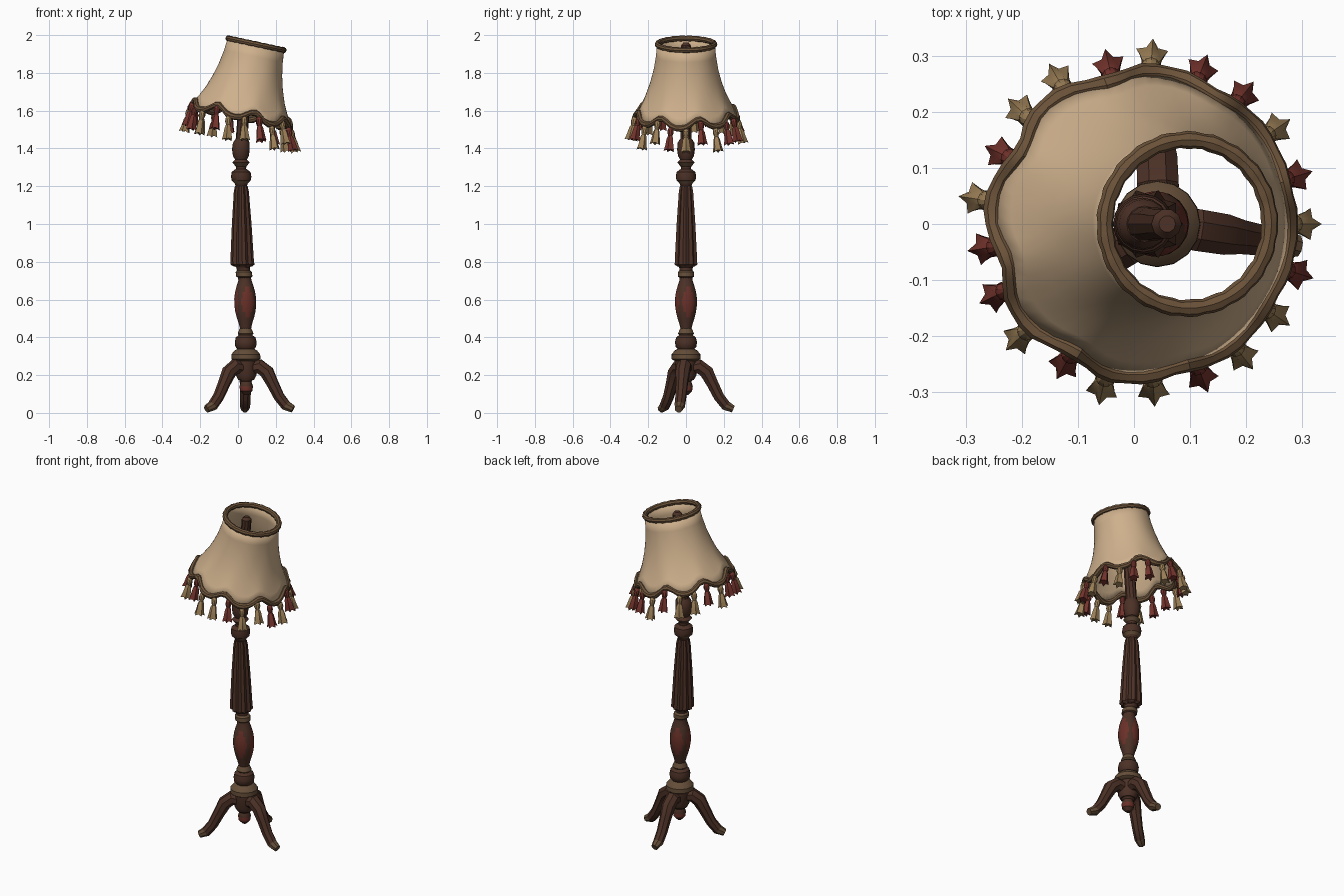
import bpy, bmesh, math
from math import sin, cos, pi, radians
from mathutils import Vector, Matrix

if "Cube" in bpy.data.objects:
    bpy.data.objects.remove(bpy.data.objects["Cube"])


def material(name, r, g, b):
    lin = [((c / 255 + 0.055) / 1.055) ** 2.4 for c in (r, g, b)]
    m = bpy.data.materials.new(name)
    m.use_nodes = True
    m.diffuse_color = (*lin, 1)
    m.node_tree.nodes["Principled BSDF"].inputs["Base Color"].default_value = (*lin, 1)
    return m


wood = material("dark wood", 76, 49, 38)
worn = material("worn wood", 100, 77, 56)
red_paint = material("red paint", 106, 48, 40)
cream = material("cream cloth", 207, 177, 141)
cord = material("brown cord", 108, 83, 58)
red_thread = material("red thread", 118, 52, 45)
gold_thread = material("gold thread", 158, 129, 88)


def skin(name, rings, mats, pick=None, caps=True, loop=False, angle=35):
    """Join rings of points into a surface; pick(band, side) gives the material."""
    bm = bmesh.new()
    rows = [[bm.verts.new(p) for p in ring] for ring in rings]
    n = len(rows[0])
    for i in range(len(rows) if loop else len(rows) - 1):
        a, b = rows[i], rows[(i + 1) % len(rows)]
        for j in range(n):
            k = (j + 1) % n
            f = bm.faces.new((a[j], a[k], b[k], b[j]))
            f.material_index = pick(i, j) if pick else 0
    if caps:
        bm.faces.new(rows[0])
        end = bm.faces.new(rows[-1])
        end.material_index = pick(len(rows) - 2, 0) if pick else 0
    bmesh.ops.recalc_face_normals(bm, faces=bm.faces)
    mesh = bpy.data.meshes.new(name)
    bm.to_mesh(mesh)
    bm.free()
    for m in mats:
        mesh.materials.append(m)
    ob = bpy.data.objects.new(name, mesh)
    bpy.context.collection.objects.link(ob)
    bpy.ops.object.select_all(action="DESELECT")
    ob.select_set(True)
    bpy.context.view_layer.objects.active = ob
    bpy.ops.object.shade_smooth_by_angle(angle=radians(angle))
    return ob


def axis_x(z):
    """The post is a little crooked: x of its centre at each height."""
    path = [(0, .045), (.7, .037), (.8, .022), (1.4, .015), (1.97, .06)]
    for (z0, x0), (z1, x1) in zip(path, path[1:]):
        if z <= z1:
            return x0 + (x1 - x0) * (z - z0) / (z1 - z0)
    return path[-1][1]


def turned(name, profile, sides=16, mats=(wood,), pick=None, flute=0, angle=35):
    rings = [[(axis_x(z) + r * (1 - flute * (j % 2)) * cos(2 * pi * j / sides),
               r * (1 - flute * (j % 2)) * sin(2 * pi * j / sides), z)
              for j in range(sides)] for r, z in profile]
    return skin(name, rings, mats, pick, angle=angle)


# Base hub, finial and lower turnings
turned("base_finial", [(.012, .095), (.032, .115), (.036, .14), (.028, .165), (.04, .18)],
       mats=(wood, red_paint), pick=lambda i, j: int(i == 1))
turned("base_hub", [(.042, .175), (.055, .2), (.055, .285)])
turned("base_collar", [(.06, .275), (.077, .285), (.076, .31), (.06, .33), (.042, .34)],
       mats=(worn,))
turned("lower_ball", [(.042, .335), (.055, .35), (.058, .375), (.052, .4), (.034, .413)])
turned("lower_neck", [(.034, .41), (.042, .42), (.036, .435), (.029, .45)], mats=(worn,))

# Bulb with four painted ovals
bulb = [(.029, .445), (.036, .475), (.046, .505), (.053, .535), (.058, .57),
        (.058, .605), (.053, .64), (.045, .67), (.035, .7), (.034, .72)]


def oval(i, j):
    z = (bulb[i][1] + bulb[i + 1][1]) / 2
    turn = ((j + .5) / 48 * 360 - 15 + 45) % 90 - 45
    return int((turn / 34) ** 2 + ((z - .585) / .075) ** 2 < 1)


turned("painted_bulb", bulb, sides=48, mats=(wood, red_paint), pick=oval)

# Column and upper turnings
turned("column_foot", [(.034, .715), (.043, .722), (.043, .745), (.034, .755),
                       (.036, .77), (.05, .785)],
       mats=(wood, worn), pick=lambda i, j: int(i in (1, 2)))
turned("fluted_column", [(.048, .775), (.063, .785), (.062, .81), (.052, 1.0),
                         (.04, 1.17), (.034, 1.2)], sides=20, flute=.16, angle=20)
turned("upper_ball", [(.028, 1.195), (.034, 1.215), (.05, 1.23), (.054, 1.25),
                      (.05, 1.275), (.03, 1.29)],
       mats=(wood, worn), pick=lambda i, j: int(i == 1))
turned("upper_disc", [(.026, 1.285), (.028, 1.305), (.046, 1.325), (.03, 1.342)],
       mats=(wood, worn), pick=lambda i, j: int(i == 1))
turned("upper_vase", [(.028, 1.335), (.042, 1.36), (.047, 1.395), (.044, 1.43), (.032, 1.45)])
turned("stem", [(.031, 1.445), (.031, 1.6), (.027, 1.8), (.027, 1.945), (.015, 1.96)], sides=10)

# Three curved legs with worn toes
leg_path = [(.02, .235, .034), (.07, .246, .038), (.11, .215, .037), (.14, .155, .031),
            (.175, .085, .028), (.212, .038, .027), (.25, .02, .019)]
for name, turn in (("left_leg", -9), ("back_leg", 92), ("right_leg", 212)):
    spin = Matrix.Translation((axis_x(0), 0, 0)) @ Matrix.Rotation(radians(turn), 4, "Z")
    rings = []
    for i, (d, z, r) in enumerate(leg_path):
        a, b = leg_path[max(i - 1, 0)], leg_path[min(i + 1, len(leg_path) - 1)]
        t = Vector((b[0] - a[0], 0, b[1] - a[1])).normalized()
        up = Vector((-t.z, 0, t.x))
        ring = []
        for j in range(8):
            w = 2 * pi * (j + .5) / 8
            p = Vector((d, 0, z)) + up * r * cos(w) * 1.06 + Vector((0, r * sin(w) * 1.06, 0))
            p.z = max(p.z, 0)
            ring.append(spin @ p)
        rings.append(ring)
    skin(name, rings, (wood, worn), lambda i, j: int(i == len(leg_path) - 2))

# Tilted, scalloped cloth shade
tilt = Matrix.Translation((.015, 0, 1.575)) @ Matrix.Rotation(radians(12), 4, "Y")
SIDES = 64
shade_profile = [(.27, 0), (.245, .045), (.213, .11), (.187, .18),
                 (.168, .25), (.156, .32), (.15, .385)]


def shade_point(r, h, a):
    arch = abs(cos(4 * (a - radians(150)))) ** 3      # peaks between the eight lobes
    low = 1 - h / .385
    return Vector((r * (1 - .045 * arch * low) * cos(a),
                   r * (1 - .045 * arch * low) * sin(a),
                   h + (.045 * arch - .015) * low ** 2))


angles = [2 * pi * j / SIDES for j in range(SIDES)]
shade = skin("lamp_shade", [[tilt @ shade_point(r, h, a) for a in angles]
                            for r, h in shade_profile], (cream,), caps=False)
solid = shade.modifiers.new("thickness", "SOLIDIFY")
solid.thickness = .006
solid.offset = 0

# Cords around both edges of the shade
for name, (r, h), fat in (("lower_cord", shade_profile[0], .017),
                          ("upper_cord", shade_profile[-1], .015)):
    rings = []
    for k, a in enumerate(angles):
        c, out = shade_point(r, h, a), Vector((cos(a), sin(a), 0))
        f = fat * (1 + .1 * sin(k * 2.1))
        rings.append([tilt @ (c + out * f * cos(w) + Vector((0, 0, f * sin(w))))
                      for w in (2 * pi * j / 8 for j in range(8))])
    skin(name, rings, (cord,), caps=False, loop=True)

# Tassels hung around the lower cord
tassel_profile = [(.007, .012, 0), (.015, -.006, 0), (.017, -.022, 0), (.011, -.04, 0),
                  (.018, -.055, .1), (.024, -.095, .25), (.03, -.122, .4)]
order = "BRBRRBRBBRBRRBRBBRBBR"
for k, colour in enumerate(order):
    a = 2 * pi * k / len(order)
    place = (Matrix.Translation(tilt @ (shade_point(.277, 0, a) - Vector((0, 0, .012))))
             @ Matrix.Rotation(a, 4, "Z") @ Matrix.Rotation(radians(-12), 4, "Y"))
    rings = [[place @ Vector((r * (1 - star * (j % 2)) * cos(pi * j / 5),
                              r * (1 - star * (j % 2)) * sin(pi * j / 5),
                              z + .02 * star * (j % 2)))
              for j in range(10)] for r, z, star in tassel_profile]
    skin(f"tassel_{k + 1}", rings, (red_thread if colour == "R" else gold_thread,), angle=25)
